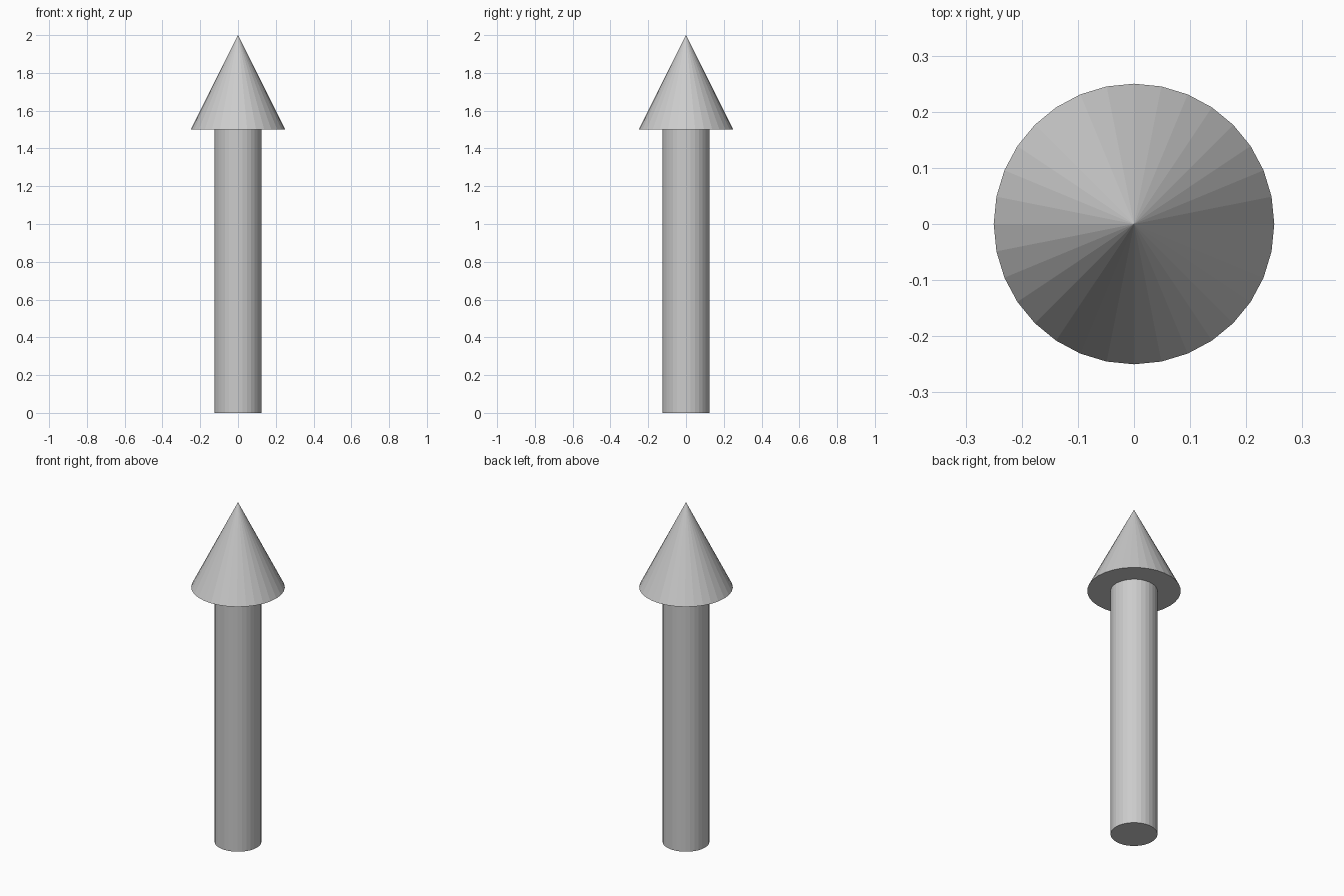
import bpy

if "Cube" in bpy.data.objects:
    bpy.data.objects.remove(bpy.data.objects["Cube"])

SIDES = 32
SHAFT_RADIUS, SHAFT_HEIGHT = 0.125, 1.5
HEAD_RADIUS, HEAD_HEIGHT = 0.25, 0.5

# Round shaft standing on the ground
bpy.ops.mesh.primitive_cylinder_add(
    vertices=SIDES, radius=SHAFT_RADIUS, depth=SHAFT_HEIGHT,
    location=(0, 0, SHAFT_HEIGHT / 2))
bpy.context.object.name = "arrow_shaft"

# Pointed head resting on the shaft
bpy.ops.mesh.primitive_cone_add(
    vertices=SIDES, radius1=HEAD_RADIUS, radius2=0, depth=HEAD_HEIGHT,
    location=(0, 0, SHAFT_HEIGHT + HEAD_HEIGHT / 2))
bpy.context.object.name = "arrow_head"
